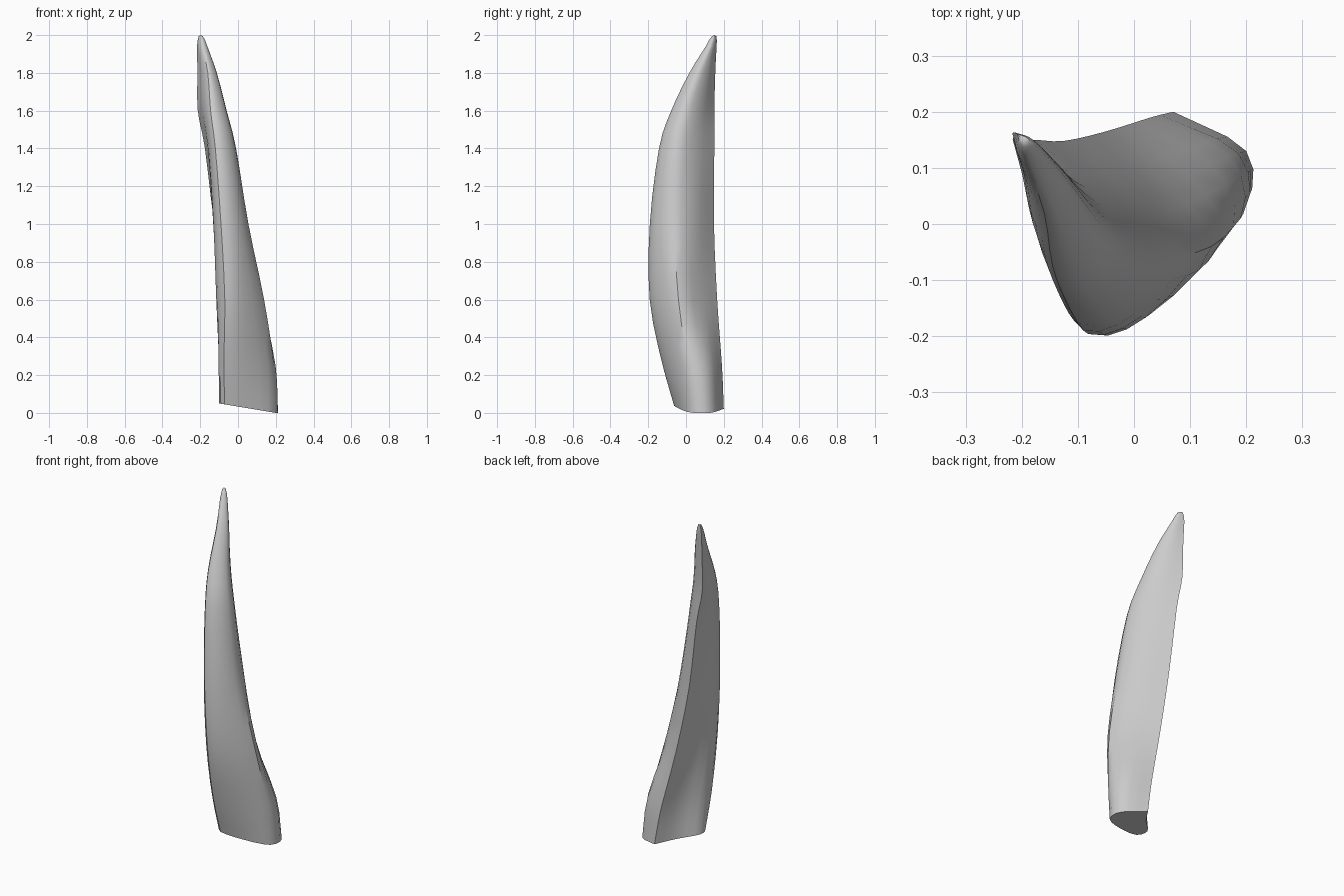
import bpy, bmesh
from mathutils import Vector

if "Cube" in bpy.data.objects:
    bpy.data.objects.remove(bpy.data.objects["Cube"])

# Cross-sections: z, then back ridge, left-front, front, front-right, right, back-right (x, y)
SECTIONS = [
    (0.00, (.07, .20), (-.095, .0), (-.07, -.065), (.07, -.035), (.195, .03), (.20, .13)),
    (0.25, (.03, .19), (-.10, -.04), (-.075, -.125), (.06, -.09), (.19, .01), (.17, .12)),
    (0.60, (-.05, .165), (-.115, -.10), (-.07, -.19), (.03, -.16), (.138, -.04), (.06, .07)),
    (1.00, (-.125, .148), (-.13, -.10), (-.09, -.19), (.0, -.16), (.055, -.06), (.0, .05)),
    (1.40, (-.175, .15), (-.155, -.06), (-.12, -.14), (-.05, -.12), (-.01, -.04), (-.07, .06)),
    (1.60, (-.213, .15), (-.18, .0), (-.145, -.075), (-.09, -.06), (-.06, .0), (-.11, .08)),
    (1.80, (-.215, .155), (-.19, .07), (-.16, .02), (-.13, .03), (-.112, .07), (-.15, .12)),
    (1.94, (-.217, .162), (-.207, .125), (-.19, .105), (-.17, .11), (-.162, .13), (-.18, .15)),
]
TIP = Vector((-.198, .15, 2.0))


def spline(pts, steps):
    """Open Catmull-Rom curve through pts."""
    p = [2 * pts[0] - pts[1]] + pts + [2 * pts[-1] - pts[-2]]
    out = []
    for i in range(1, len(p) - 2):
        a, b, c, d = p[i - 1:i + 3]
        for k in range(steps):
            t = k / steps
            out.append(.5 * (2 * b + (c - a) * t + (2 * a - 5 * b + 4 * c - d) * t * t
                             + (3 * b - 3 * c + d - a) * t ** 3))
    return out + [pts[-1]]


# Control columns running up the blade, with a hollow added to the left face
columns = [[] for _ in range(7)]
for z, ridge, *rest in SECTIONS:
    r, f = Vector(ridge), Vector(rest[0])
    hollow = (r + f) / 2 + Vector((.008, -.004)) * (1 - z / 2)
    for col, p in zip(columns, [r, hollow] + [Vector(q) for q in rest]):
        col.append(Vector((p[0], p[1], z)))
columns = [spline(c, 3) for c in columns]

# Blade skin: rings with a sharp back ridge, slanted base, rounded tip
bm = bmesh.new()
rings = []
for level in zip(*columns):
    ring = spline(list(level) + [level[0]], 3)[:-1]
    for p in ring:
        p.z += max(0, (.2 - p.x) / .3 * .05) * max(0, 1 - p.z / .3)
    rings.append([bm.verts.new(p) for p in ring])
last = [v.co.copy() for v in rings[-1]]
mid = sum(last, Vector()) / len(last)
for t, scale in ((.55, .72), (.9, .4)):
    centre = mid.lerp(TIP, t)
    rings.append([bm.verts.new(centre + (p - mid) * scale) for p in last])
n = len(rings[0])
for a, b in zip(rings, rings[1:]):
    for i in range(n):
        j = (i + 1) % n
        bm.faces.new((a[i], a[j], b[j], b[i]))
top = bm.verts.new(TIP)
for i in range(n):
    bm.faces.new((rings[-1][i], rings[-1][(i + 1) % n], top))
bm.faces.new(rings[0])
bmesh.ops.recalc_face_normals(bm, faces=bm.faces)

mesh = bpy.data.meshes.new("curved_blade")
bm.to_mesh(mesh)
bm.free()
blade = bpy.data.objects.new("curved_blade", mesh)
bpy.context.collection.objects.link(blade)
bpy.context.view_layer.objects.active = blade
blade.select_set(True)
bpy.ops.object.shade_smooth_by_angle(angle=.6)
